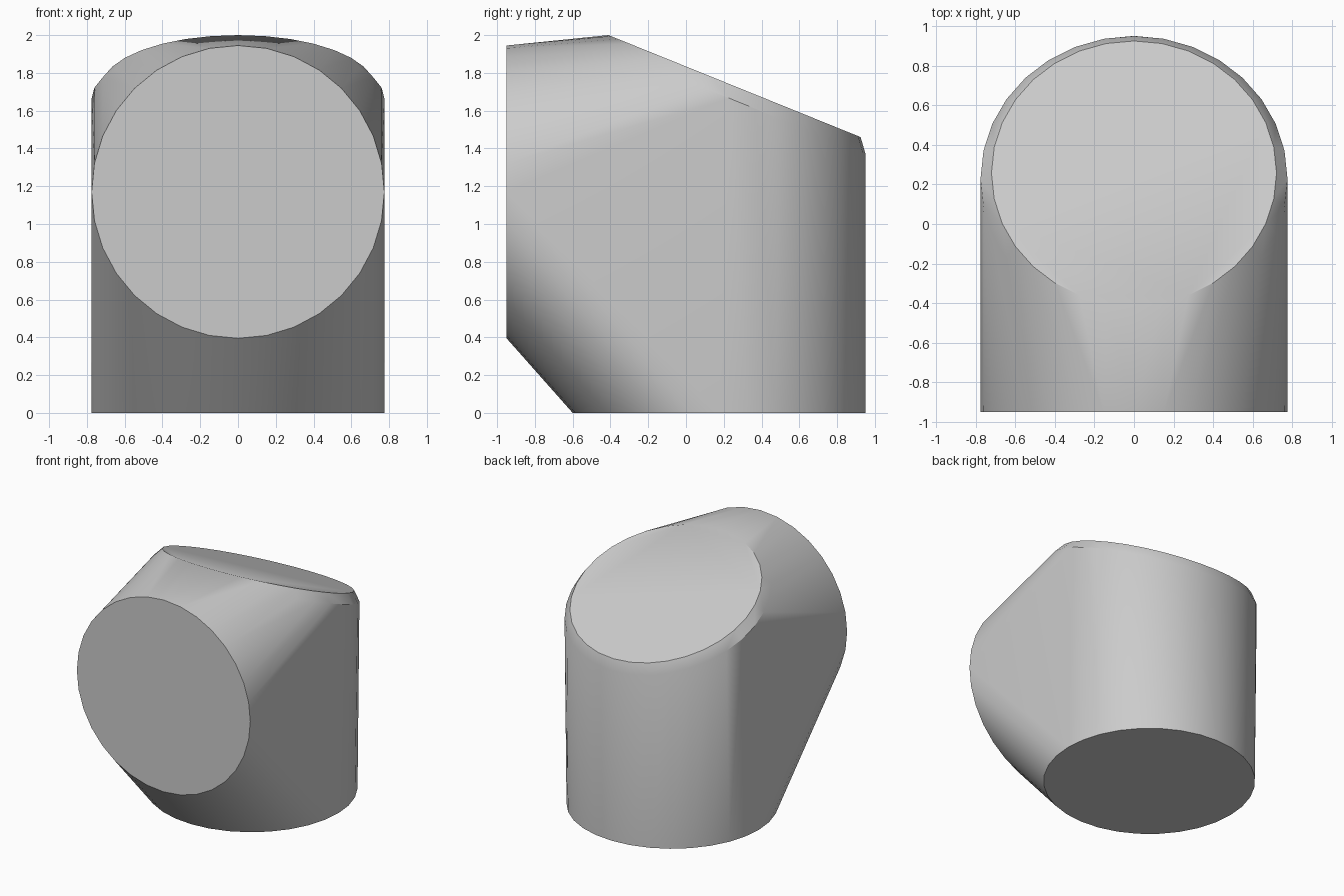
import bpy
import bmesh
import math
from mathutils import Matrix, Vector

cube = bpy.data.objects.get("Cube")
if cube:
    bpy.data.objects.remove(cube, do_unlink=True)

SIDES = 32
RADIUS = 0.775
TILT = math.atan2(0.54, 1.335)   # slope of the top cap, falling to the back

grey = bpy.data.materials.new("grey")
grey.use_nodes = True
colour = (0.6, 0.6, 0.6, 1)
grey.diffuse_color = colour
grey.node_tree.nodes["Principled BSDF"].inputs["Base Color"].default_value = colour


def add_ring(bm, centre, radius, tilt):
    """Ring of vertices, tipped about the x axis."""
    matrix = Matrix.Translation(centre) @ Matrix.Rotation(tilt, 4, 'X')
    bmesh.ops.create_circle(bm, segments=SIDES, radius=radius, matrix=matrix)


bm = bmesh.new()
cap_centre = Vector((0, 0.257, 1.73))
cap_normal = Vector((0, math.sin(TILT), math.cos(TILT)))

# Base, front end, sloping top cap and the shoulder of its bevel
add_ring(bm, (0, 0.175, 0), RADIUS, 0)
add_ring(bm, (0, -0.95, 1.17), RADIUS, math.pi / 2)
add_ring(bm, cap_centre, 0.72, -TILT)
add_ring(bm, cap_centre - cap_normal * 0.07, RADIUS, -TILT)

# Skin stretched around the rings
hull = bmesh.ops.convex_hull(bm, input=bm.verts[:])
inner = [v for v in bm.verts if not v.link_faces]
bmesh.ops.delete(bm, geom=inner, context='VERTS')
bmesh.ops.dissolve_limit(bm, angle_limit=math.radians(0.2),
                         verts=bm.verts[:], edges=bm.edges[:])
bmesh.ops.recalc_face_normals(bm, faces=bm.faces[:])

mesh = bpy.data.meshes.new("elbow_body")
bm.to_mesh(mesh)
bm.free()
mesh.materials.append(grey)
body = bpy.data.objects.new("elbow_body", mesh)
bpy.context.collection.objects.link(body)

bpy.ops.object.select_all(action='DESELECT')
body.select_set(True)
bpy.context.view_layer.objects.active = body
bpy.ops.object.shade_smooth_by_angle(angle=math.radians(30))
